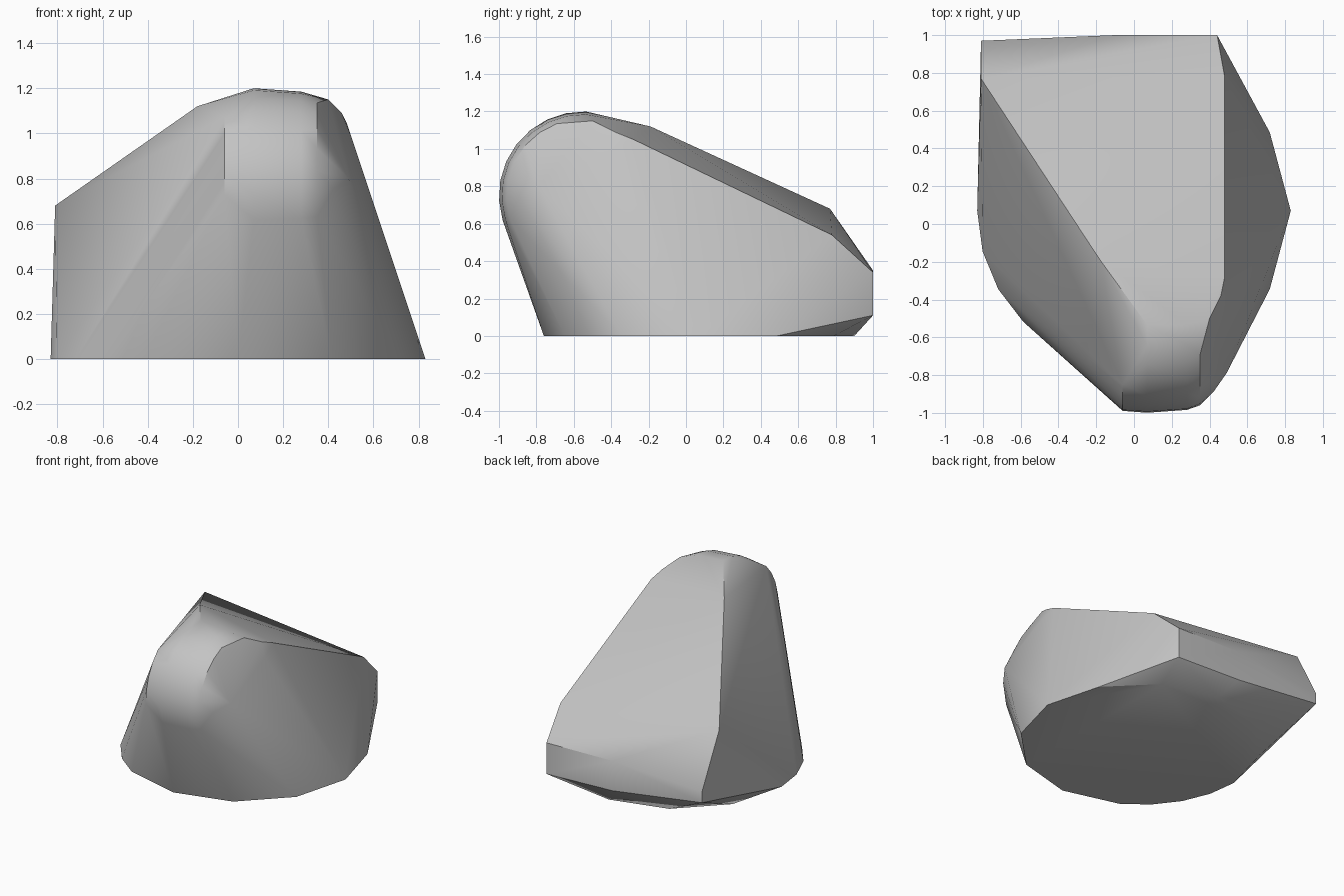
import bpy, bmesh
from math import cos, sin, radians

cube = bpy.data.objects.get("Cube")
if cube:
    bpy.data.objects.remove(cube, do_unlink=True)

grey = bpy.data.materials.new("stone_grey")
grey.use_nodes = True
COLOUR = (0.55, 0.55, 0.55, 1)
grey.diffuse_color = COLOUR
grey.node_tree.nodes["Principled BSDF"].inputs["Base Color"].default_value = COLOUR


def ring_point(deg, radius=0.83):
    """Point on the round footprint."""
    return (radius * cos(radians(deg)), 0.07 + radius * sin(radians(deg)), 0)


def nose_arc(x, radius, start, end, steps):
    """Arc in the YZ plane for the rounded nose."""
    angles = [radians(start + (end - start) * i / steps) for i in range(steps + 1)]
    return [(x, -0.55 - radius * cos(a), 0.75 + radius * sin(a)) for a in angles]


# Footprint: coarse on the left and back, finer on the front right
points = [ring_point(a) for a in range(0, 180, 30)]
points += [ring_point(a) for a in range(180, 226, 15)]
points += [ring_point(a) for a in range(240, 360, 30)]

# Rounded nose: sharp on one side, softened on the other
points += nose_arc(-0.06, 0.44, -3, 47, 4)
points += nose_arc(0.07, 0.45, -17, 92, 8)
points += nose_arc(0.28, 0.435, -17, 92, 8)
points += nose_arc(0.35, 0.41, -17, 70, 6)
points += [(0.42, -0.89, 0.75), (0.49, -0.79, 0.8), (0.4, -0.5, 1.15),
           (0.46, -0.38, 1.09), (0.48, -0.28, 1.05), (0.5, -0.4, 0.99)]

# Sloping back with its two ridges
points += [(-0.18, -0.19, 1.12), (-0.81, 0.77, 0.68), (0.48, 0.78, 0.54)]

# Upright back edge
points += [(0.44, 1, 0.34), (0.44, 1, 0.11), (-0.1, 1, 0.35),
           (-0.1, 1, 0.13), (-0.81, 0.97, 0.3), (-0.81, 0.97, 0.22)]

# Wrap all sections in one faceted skin
bm = bmesh.new()
for p in points:
    bm.verts.new(p)
hull = bmesh.ops.convex_hull(bm, input=bm.verts)
loose = {g for g in hull["geom_interior"] + hull["geom_unused"]
         if isinstance(g, bmesh.types.BMVert)}
bmesh.ops.delete(bm, geom=list(loose), context="VERTS")
bmesh.ops.dissolve_limit(bm, angle_limit=radians(1), verts=bm.verts, edges=bm.edges)
bmesh.ops.recalc_face_normals(bm, faces=bm.faces)
mesh = bpy.data.meshes.new("boulder")
bm.to_mesh(mesh)
bm.free()

boulder = bpy.data.objects.new("boulder", mesh)
bpy.context.collection.objects.link(boulder)
mesh.materials.append(grey)
bpy.ops.object.select_all(action="DESELECT")
boulder.select_set(True)
bpy.context.view_layer.objects.active = boulder
bpy.ops.object.shade_smooth_by_angle(angle=radians(30))
